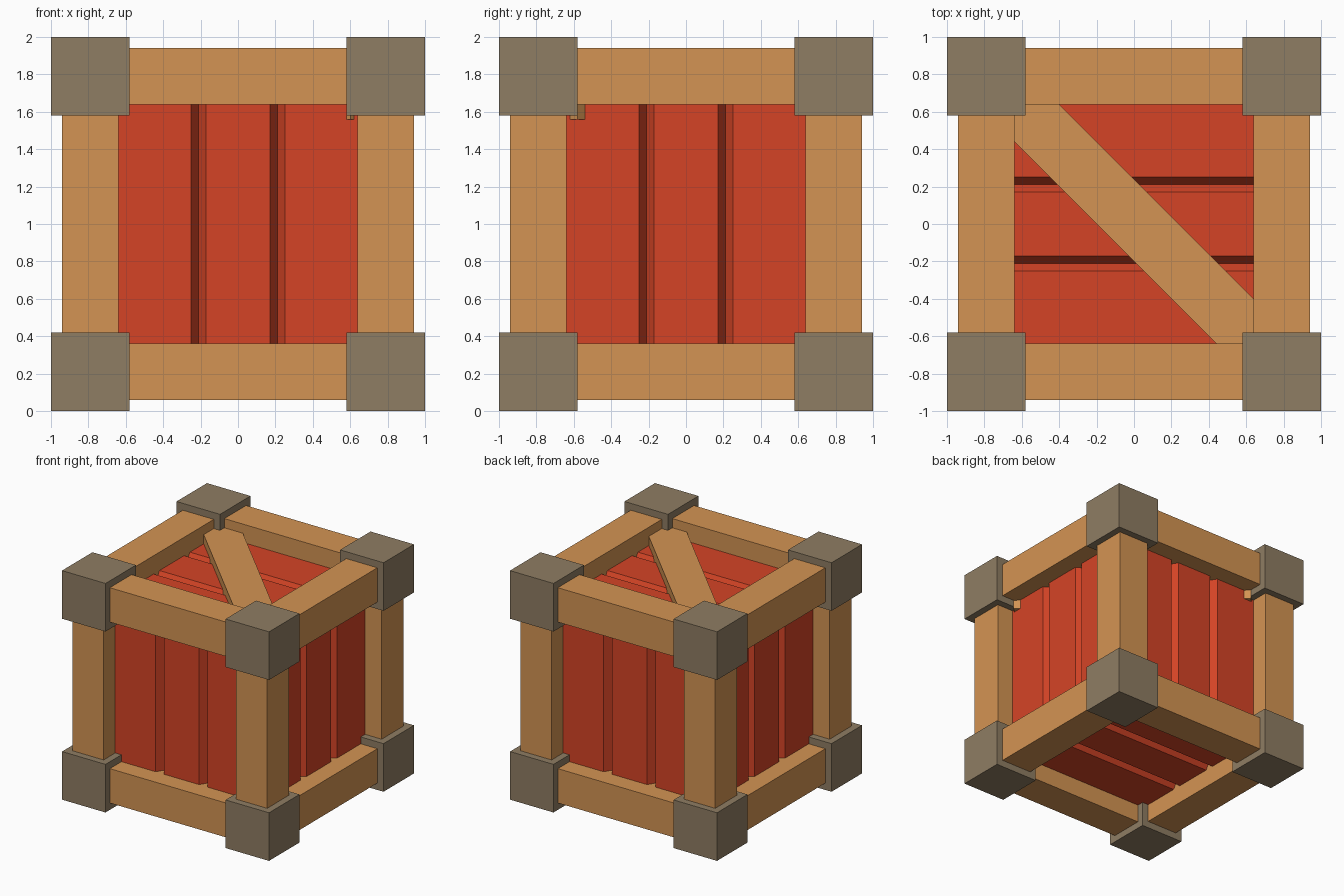
import bpy, bmesh
from math import radians
from mathutils import Matrix

if "Cube" in bpy.data.objects:
    bpy.data.objects.remove(bpy.data.objects["Cube"])


def material(name, rgb):
    lin = [(c / 255 / 12.92) if c / 255 <= 0.04045 else ((c / 255 + 0.055) / 1.055) ** 2.4 for c in rgb]
    m = bpy.data.materials.new(name)
    m.diffuse_color = (*lin, 1)
    m.use_nodes = True
    m.node_tree.nodes["Principled BSDF"].inputs["Base Color"].default_value = m.diffuse_color
    return m


WOOD = material("tan wood", (212, 148, 83))
RED = material("red planks", (213, 68, 38))
METAL = material("grey brown corner", (143, 125, 99))


def make_object(name, bm, mat):
    me = bpy.data.meshes.new(name)
    bm.to_mesh(me)
    bm.free()
    me.materials.append(mat)
    ob = bpy.data.objects.new(name, me)
    bpy.context.collection.objects.link(ob)
    return ob


def box(name, centre, size, mat, turn=0):
    bm = bmesh.new()
    bmesh.ops.create_cube(bm, size=1, matrix=Matrix.Translation(centre)
                          @ Matrix.Rotation(radians(turn), 4, 'Z') @ Matrix.Diagonal((*size, 1)))
    return make_object(name, bm, mat)


# Panel: a flat sheet with two V grooves, placed on one side of the crate
HALF, DEPTH = 0.78, 0.065
PROFILE = [(-HALF, 0), (-0.25, 0), (-0.21, DEPTH), (-0.17, 0),
           (0.17, 0), (0.21, DEPTH), (0.25, 0), (HALF, 0)]


def panel(name, rotation):
    bm = bmesh.new()
    rows = [[bm.verts.new((u, v, HALF - d)) for u, d in PROFILE] for v in (-HALF, HALF)]
    for i in range(len(PROFILE) - 1):
        bm.faces.new((rows[0][i], rows[0][i + 1], rows[1][i + 1], rows[1][i]))
    bm.transform(Matrix.Translation((0, 0, 1)) @ rotation)
    return make_object(name, bm, RED)


def rot(angle, axis):
    return Matrix.Rotation(radians(angle), 4, axis)


for i, side in enumerate(("front", "right", "back", "left")):
    panel(side + "_panel", rot(90 * i, 'Z') @ rot(90, 'X'))
panel("top_panel", rot(90, 'Z'))
panel("bottom_panel", rot(180, 'X') @ rot(90, 'Z'))

# Frame beams: four along each axis, ending inside the corner blocks
for axis, label in enumerate(("cross_beam", "side_beam", "post")):
    for a in (-1, 1):
        for b in (-1, 1):
            centre, size = [a * 0.79, b * 0.79], [0.3, 0.3]
            centre.insert(axis, 0)
            size.insert(axis, 1.24)
            centre[2] += 1
            box(label, centre, size, WOOD)

# Corner blocks
for x in (-1, 1):
    for y in (-1, 1):
        for z in (-1, 1):
            box("corner_block", (x * 0.79, y * 0.79, 1 + z * 0.79), (0.42, 0.42, 0.42), METAL)

# Diagonal brace across the top
box("top_brace", (0.01, 0.01, 1.71), (1.98, 0.31, 0.3), WOOD, turn=-45)
